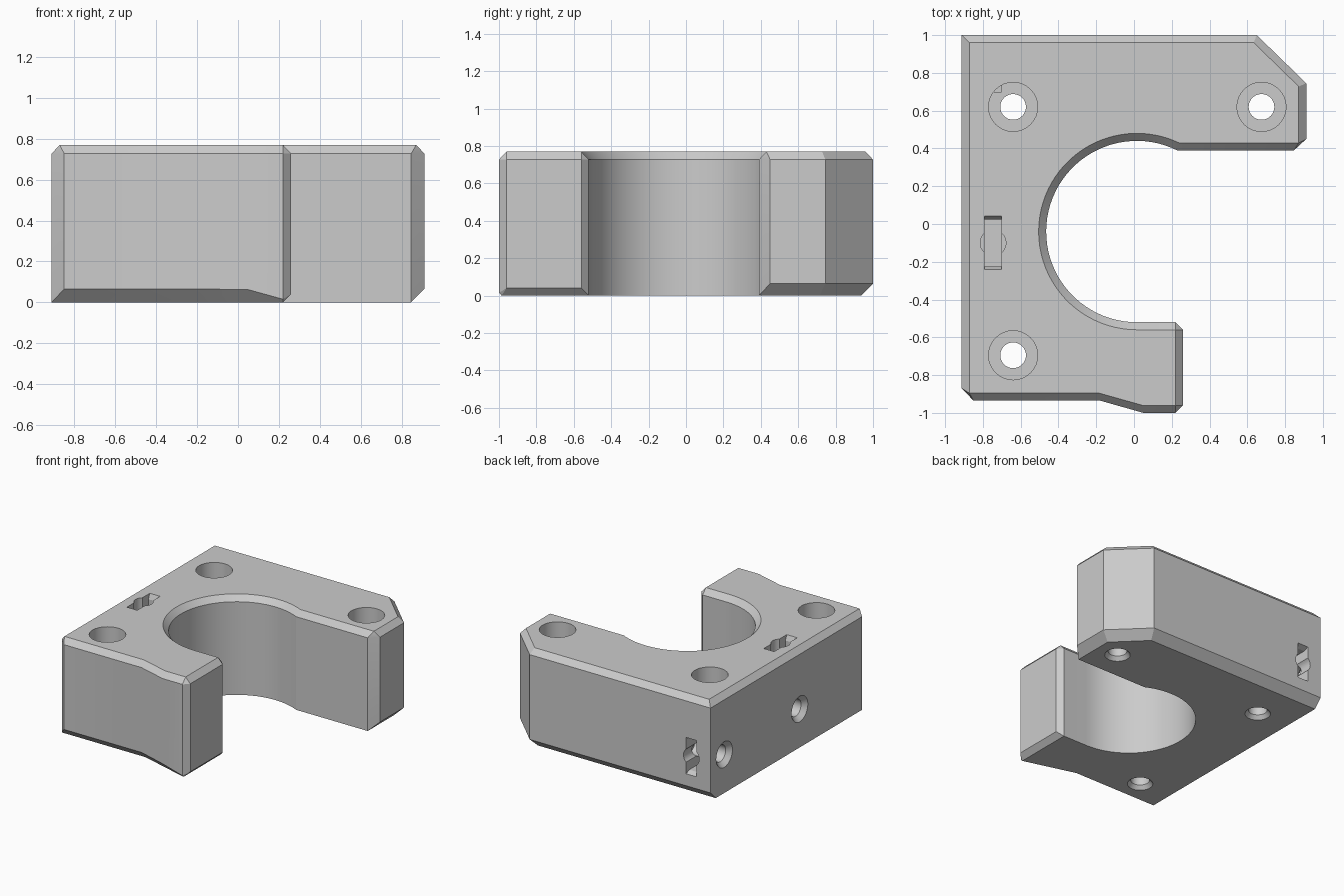
import bpy, bmesh
from math import sin, cos, pi, radians
from mathutils import Matrix

if "Cube" in bpy.data.objects:
    bpy.data.objects.remove(bpy.data.objects["Cube"])


def loft(name, rings, matrix=Matrix()):
    """Closed solid through rings with equal point counts."""
    bm = bmesh.new()
    loops = [[bm.verts.new(matrix @ Matrix.Translation(p).translation) for p in r] for r in rings]
    n = len(loops[0])
    bm.faces.new(loops[0])
    bm.faces.new(loops[-1])
    for a, b in zip(loops, loops[1:]):
        for i in range(n):
            j = (i + 1) % n
            bm.faces.new((a[i], a[j], b[j], b[i]))
    bmesh.ops.remove_doubles(bm, verts=bm.verts[:], dist=1e-4)
    bmesh.ops.recalc_face_normals(bm, faces=bm.faces[:])
    me = bpy.data.meshes.new(name)
    bm.to_mesh(me)
    bm.free()
    ob = bpy.data.objects.new(name, me)
    bpy.context.collection.objects.link(ob)
    return ob


def round_cutter(name, profile, matrix, n=32):
    """Lathe of (radius, height) pairs about local z."""
    return loft(name, [[(r * cos(2 * pi * i / n), r * sin(2 * pi * i / n), z)
                        for i in range(n)] for r, z in profile], matrix)


def slot_cutter(name, profile, matrix):
    """Rectangular pocket of (half x, half y, height) sections."""
    return loft(name, [[(-a, -b, z), (a, -b, z), (a, b, z), (-a, b, z)]
                       for a, b, z in profile], matrix)


H, SHOULDER = 0.77, 0.727
CX, CY = 0.015, -0.04

# Outline corners: wall x, y | lower chamfer height | bottom x, y | top x, y
arm = [
    (-.912, -.87, 0, -.912, -.87, -.872, -.895),
    (-.912, 1.0, .065, -.912, .935, -.872, .96),
    (.65, 1.0, .065, .623, .935, .634, .96),
    (.912, .745, .065, .847, .715, .872, .728),
    (.912, .45, .065, .847, .39, .872, .43),
    (.847, .39, 0, .847, .39, .872, .43),
]
foot = [
    (.22, -.52, 0, .22, -.52, .22, -.56),
    (.26, -.56, .04, .22, -.52, .22, -.56),
    (.26, -.96, .04, .22, -.986, .22, -.96),
    (.22, -1.0, .015, .22, -.986, .22, -.96),
    (.05, -1.0, .062, .05, -.938, .045, -.96),
    (-.18, -.935, .065, -.19, -.87, -.186, -.895),
    (-.85, -.935, .065, -.912, -.87, -.872, -.895),
]
# Large open bore between the arm and the foot
bore = []
N = 48
for i in range(N + 1):
    t = i / N
    a = radians(63.6 + (270 - 63.6) * t)
    b = radians(64.7 + (270 - 64.7) * t)
    x, y = CX + .48 * cos(a), CY + .48 * sin(a)
    bore.append((x, y, 0, x, y, CX + .52 * cos(b), CY + .52 * sin(b)))

pts = arm + bore + foot
body = loft("clamp_block", [
    [(p[3], p[4], 0) for p in pts],
    [(p[0], p[1], p[2]) for p in pts],
    [(p[0], p[1], SHOULDER) for p in pts],
    [(p[5], p[6], H) for p in pts],
])

cutters = []
# Counterbored vertical screw holes, with a small lead-in below
for x, y in ((-.64, .62), (.675, .62), (-.64, -.695)):
    cutters.append(round_cutter("screw_hole", [
        (.1, -.01), (.068, .03), (.068, .42), (.13, .42), (.13, .9)],
        Matrix.Translation((x, y, 0))))

# Horizontal screw holes in the left face
for y in (.83, -.1):
    m = Matrix.Translation((-.912, y, .3)) @ Matrix.Rotation(pi / 2, 4, 'Y')
    cutters.append(round_cutter("side_hole", [
        (.11, -.01), (.066, .035), (.066, .3)], m))

# Nut slots with flared ends and a round relief groove: top face and back face
top_m = Matrix.Translation((-.746, -.1, H))
back_m = Matrix.Translation((-.746, 1.0, .3)) @ Matrix.Rotation(-pi / 2, 4, 'X')
for m, depth in ((top_m, .6), (back_m, .3)):
    cutters.append(slot_cutter("nut_slot", [
        (.045, .125, -depth), (.045, .125, -.04), (.045, .15, .02)], m))
    cutters.append(round_cutter("slot_relief", [(.068, -depth + .06), (.068, .03)], m))

bpy.context.view_layer.objects.active = body
body.select_set(True)
for c in cutters:
    c.hide_render = True
    mod = body.modifiers.new(c.name, 'BOOLEAN')
    mod.operation = 'DIFFERENCE'
    mod.solver = 'EXACT'
    mod.object = c
    bpy.ops.object.modifier_apply(modifier=mod.name)
for c in cutters:
    bpy.data.objects.remove(c, do_unlink=True)

bpy.ops.object.shade_smooth_by_angle(angle=radians(20))
